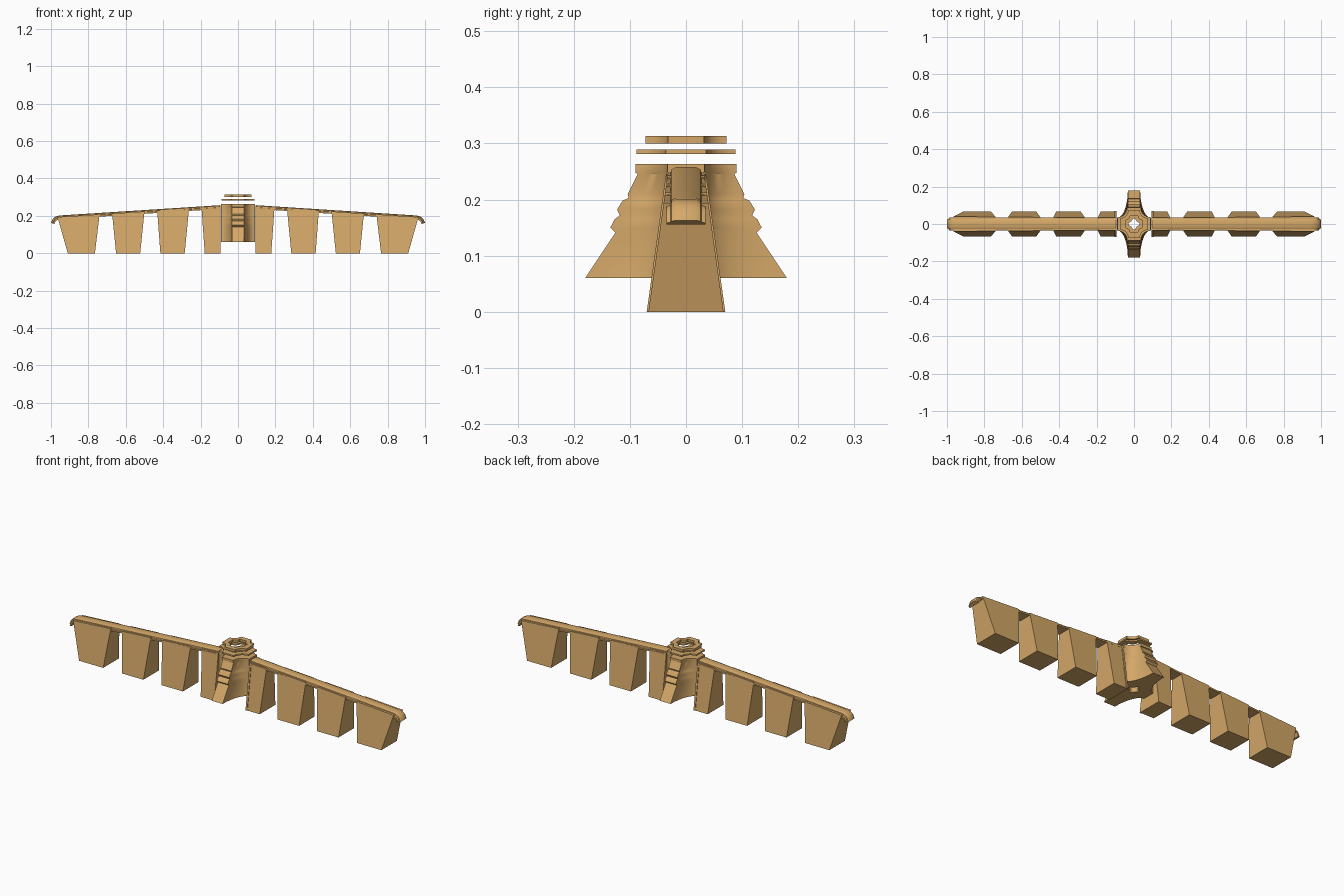
import bpy, bmesh, math
from mathutils import Vector

cube = bpy.data.objects.get("Cube")
if cube:
    bpy.data.objects.remove(cube, do_unlink=True)

clay = bpy.data.materials.new("sandy tan")
clay.use_nodes = True
TAN = (0.66, 0.39, 0.14, 1)
clay.diffuse_color = TAN
clay.node_tree.nodes["Principled BSDF"].inputs["Base Color"].default_value = TAN


def loft(name, rings, cyclic=False, smooth=True):
    """Skin a list of equal-length rings; cyclic joins last to first."""
    bm = bmesh.new()
    vs = [[bm.verts.new(p) for p in r] for r in rings]
    n = len(vs[0])
    pairs = list(zip(vs, vs[1:])) + ([(vs[-1], vs[0])] if cyclic else [])
    for a, b in pairs:
        for i in range(n):
            j = (i + 1) % n
            bm.faces.new((a[i], a[j], b[j], b[i]))
    if not cyclic:
        bm.faces.new(vs[0][::-1])
        bm.faces.new(vs[-1])
    bmesh.ops.recalc_face_normals(bm, faces=bm.faces)
    mesh = bpy.data.meshes.new(name)
    bm.to_mesh(mesh)
    bm.free()
    mesh.materials.append(clay)
    ob = bpy.data.objects.new(name, mesh)
    bpy.context.collection.objects.link(ob)
    if smooth:
        bpy.ops.object.select_all(action='DESELECT')
        ob.select_set(True)
        bpy.context.view_layer.objects.active = ob
        bpy.ops.object.shade_smooth_by_angle(angle=math.radians(30))
    return ob


def star(z, X, Y, t, steps=8):
    """Four-armed plan with concave corners and arm tips of half width t."""
    q = []
    for i in range(steps + 1):
        a = math.pi / 2 * i / steps
        q.append((X - (X - t) * math.sin(a), Y - (Y - t) * math.cos(a)))
    pts = q + [(-x, y) for x, y in q[::-1]]
    pts += [(-x, -y) for x, y in q] + [(x, -y) for x, y in q[::-1]]
    return [(x, y, z) for x, y in pts]


# Central crest: stepped fins that flare to front and back
fin = [(.18, .06), (.126, .141), (.135, .15), (.127, .165), (.118, .172),
       (.123, .182), (.113, .198), (.102, .203), (.104, .21), (.086, .246),
       (.09, .248), (.09, .263)]
body = [star(z, .09, y, .033) for y, z in fin]
body += [star(z, .03, .03, .008) for z in (.263, .06)]
loft("central_crest", body, cyclic=True)

# Two floating open frames over the crest
for name, r, t, z0, z1 in (("lower_frame", .088, .036, .281, .289),
                           ("upper_frame", .072, .032, .3, .313)):
    k = .62
    loft(name, [star(z0, r, r, t), star(z1, r, r, t),
                star(z1, r * k, r * k, t * k), star(z0, r * k, r * k, t * k)],
         cyclic=True)


def ridge(x):
    return .257 - (x - .1) * .064


def half_width(z):
    return .067 - .14 * z


def block(name, s, b0, b1, t0, t1, grow=0):
    """Wedge block from the ground up to just under the sloping rail."""
    def ring(x0, x1, flat):
        out = []
        for x, sy in ((x0, -1), (x1, -1), (x1, 1), (x0, 1)):
            z = 0 if flat else ridge(x) - .008
            out.append((s * x, sy * (half_width(z) + grow), z))
        return out
    loft(name, [ring(b0, b1, True), ring(t0, t1, False)], smooth=False)


teeth = [(.1, .178, .1, .195), (.285, .415, .262, .432),
         (.523, .652, .5, .673), (.765, .91, .74, .965)]
path = [(.095, .257), (.94, .203), (.965, .2), (.985, .19), (.994, .178), (1, .163)]
# Rail section: half width and depth below the top line
profile = [(.018, 0), (.026, .004), (.028, .01), (.035, .012), (.035, .02)]
section = profile + [(-w, d) for w, d in profile[::-1]]

for s, side in ((1, "left"), (-1, "right")):
    for i, t in enumerate(teeth):
        block(f"{side}_block_{i + 1}", s, *t)
    block(f"{side}_inner_end_plate", s, .094, .104, .094, .104, .003)
    # Sloping rail with a hooked outer end
    rings = []
    for i, p in enumerate(path):
        a = Vector(path[max(i - 1, 0)])
        b = Vector(path[min(i + 1, len(path) - 1)])
        d = (b - a).normalized()
        down = Vector((d.y, -d.x))
        rings.append([(s * (p[0] + down.x * h), w, p[1] + down.y * h)
                      for w, h in section])
    loft(f"{side}_rail", rings)
